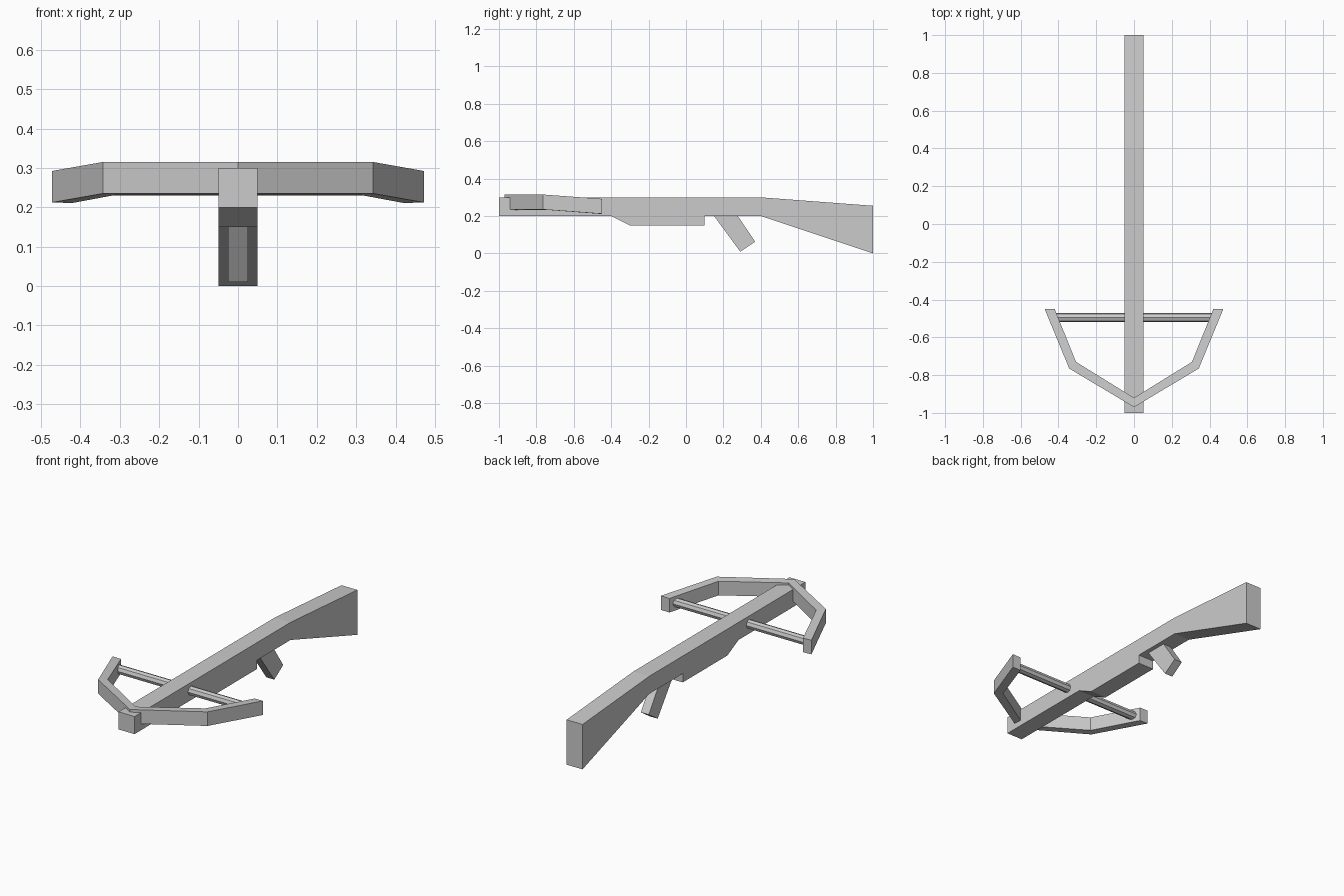
import bpy, bmesh, math

if "Cube" in bpy.data.objects:
    bpy.data.objects.remove(bpy.data.objects["Cube"])


def mesh_object(name, bm):
    bmesh.ops.recalc_face_normals(bm, faces=bm.faces)
    me = bpy.data.meshes.new(name)
    bm.to_mesh(me)
    bm.free()
    ob = bpy.data.objects.new(name, me)
    bpy.context.collection.objects.link(ob)
    return ob


def side_profile(name, points, half_width):
    """Extrude a (y, z) outline across x."""
    bm = bmesh.new()
    face = bm.faces.new([bm.verts.new((-half_width, y, z)) for y, z in points])
    ext = bmesh.ops.extrude_face_region(bm, geom=[face])
    moved = [g for g in ext["geom"] if isinstance(g, bmesh.types.BMVert)]
    bmesh.ops.translate(bm, verts=moved, vec=(2 * half_width, 0, 0))
    return mesh_object(name, bm)


# Stock with flared butt and lower grip block
side_profile("stock", [(-1, 0.2), (-0.4, 0.2), (-0.3, 0.15), (0.1, 0.15), (0.1, 0.2),
                       (0.4, 0.2), (1, 0), (1, 0.255), (0.4, 0.3), (-1, 0.3)], 0.05)

# Slanted trigger lever, top end sunk in the stock
side_profile("trigger", [(0.15, 0.2), (0.29, 0.01), (0.37, 0.063), (0.27, 0.21)], 0.025)

# Bow limbs: sections as (outer xy, inner xy, outer bottom z, inner bottom z)
sections = [((0, -0.97), (0, -0.92), 0.235, 0.232),
            ((0.343, -0.765), (0.307, -0.73), 0.235, 0.232),
            ((0.473, -0.45), (0.42, -0.45), 0.212, 0.211)]
bm = bmesh.new()
rings = []
for (ox, oy), (ix, iy), zo, zi in sections:
    rings.append([bm.verts.new(p) for p in ((ox, oy, zo), (ix, iy, zi),
                                            (ix, iy, zi + 0.08), (ox, oy, zo + 0.08))])
for a, b in zip(rings, rings[1:]):
    for i in range(4):
        j = (i + 1) % 4
        bm.faces.new((a[i], a[j], b[j], b[i]))
bm.faces.new(rings[-1])
bow = mesh_object("bow", bm)
mirror = bow.modifiers.new("mirror", 'MIRROR')
mirror.use_axis[0] = True
mirror.use_clip = True

# Bowstring rod, passing through the stock
bpy.ops.mesh.primitive_cylinder_add(vertices=8, radius=0.025, depth=0.85,
                                    location=(0, -0.495, 0.255),
                                    rotation=(0, math.pi / 2, 0))
bpy.context.object.name = "bowstring"
